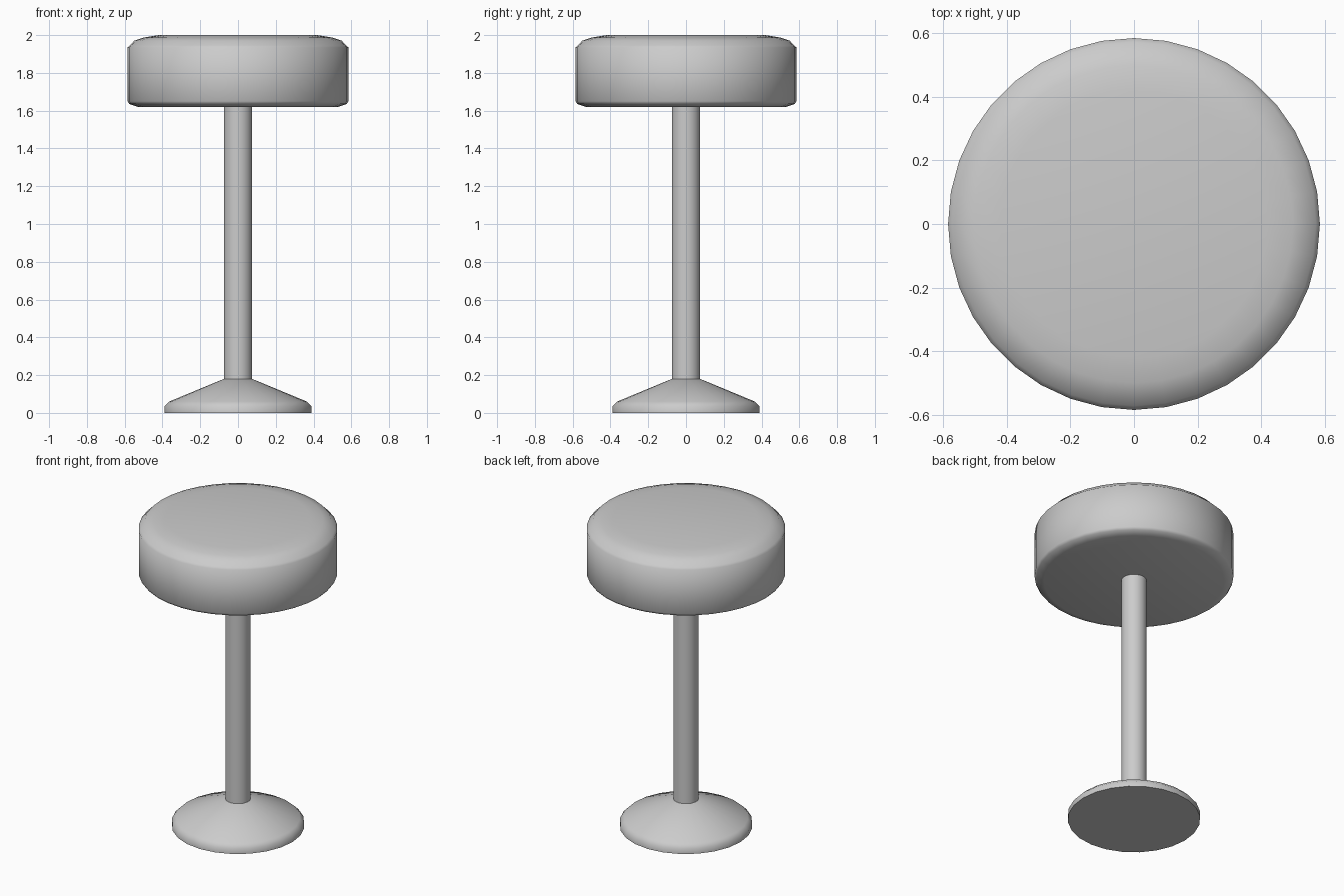
import bpy, bmesh, math

cube = bpy.data.objects.get("Cube")
if cube:
    bpy.data.objects.remove(cube, do_unlink=True)

# One plain grey for the whole stool
grey = bpy.data.materials.new("plain_grey")
grey.use_nodes = True
grey.diffuse_color = (0.6, 0.6, 0.6, 1)
grey.node_tree.nodes["Principled BSDF"].inputs["Base Color"].default_value = (0.6, 0.6, 0.6, 1)


def lathe(name, profile, sides, sharp_angle):
    """Spin a (radius, height) profile, ordered bottom to top, and cap its ends."""
    bm = bmesh.new()
    rings = []
    for r, z in profile:
        rings.append([bm.verts.new((r * math.cos(i * math.tau / sides),
                                    r * math.sin(i * math.tau / sides), z))
                      for i in range(sides)])
    for low, high in zip(rings, rings[1:]):
        for i in range(sides):
            j = (i + 1) % sides
            bm.faces.new((low[i], low[j], high[j], high[i]))
    bm.faces.new(rings[0][::-1])
    bm.faces.new(rings[-1])
    mesh = bpy.data.meshes.new(name)
    bm.to_mesh(mesh)
    bm.free()
    mesh.materials.append(grey)
    obj = bpy.data.objects.new(name, mesh)
    bpy.context.collection.objects.link(obj)
    bpy.ops.object.select_all(action="DESELECT")
    obj.select_set(True)
    bpy.context.view_layer.objects.active = obj
    bpy.ops.object.shade_smooth_by_angle(angle=math.radians(sharp_angle))
    return obj


# Flared foot
lathe("base", [(0.39, 0), (0.39, 0.035), (0.365, 0.06), (0.075, 0.18)], 24, 50)

# Straight column
lathe("post", [(0.075, 0.17), (0.075, 1.63)], 24, 50)

# Padded round seat with softened rims
lathe("seat", [(0.53, 1.62), (0.575, 1.635), (0.585, 1.65), (0.585, 1.935),
               (0.572, 1.945), (0.55, 1.97), (0.5, 1.987), (0.42, 2.0)], 36, 60)
